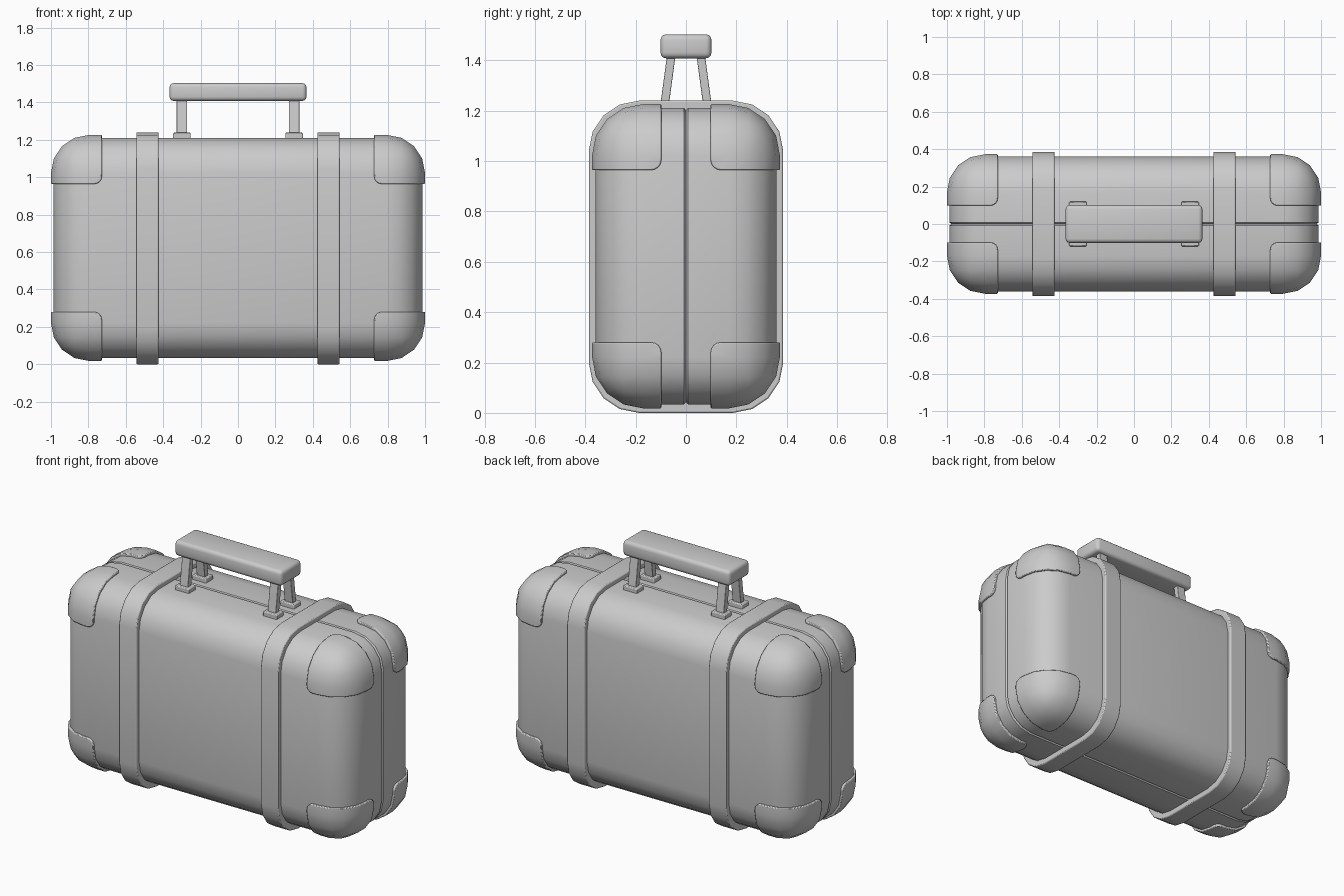
import bpy, bmesh, math
from mathutils import Vector, Matrix

cube = bpy.data.objects.get("Cube")
if cube:
    bpy.data.objects.remove(cube, do_unlink=True)

GREY = (0.6, 0.6, 0.6, 1)
grey = bpy.data.materials.new("grey")
grey.use_nodes = True
grey.diffuse_color = GREY
grey.node_tree.nodes["Principled BSDF"].inputs["Base Color"].default_value = GREY


def box(lo, hi):
    """Box mesh spanning two opposite corners."""
    lo, hi = Vector(lo), Vector(hi)
    bm = bmesh.new()
    bmesh.ops.create_cube(bm, size=1)
    for v in bm.verts:
        v.co = (lo + hi) / 2 + Vector(a * b for a, b in zip(v.co, hi - lo))
    return bm


def round_edges(bm, edges, radius, segments=4):
    bmesh.ops.bevel(bm, geom=edges, offset=radius, offset_type='OFFSET',
                    segments=segments, profile=0.5, affect='EDGES')


def finish(bm, name, rim=0.0):
    """Turn the mesh into a smooth-shaded object with softened rims."""
    bmesh.ops.recalc_face_normals(bm, faces=bm.faces)
    mesh = bpy.data.meshes.new(name)
    bm.to_mesh(mesh)
    bm.free()
    ob = bpy.data.objects.new(name, mesh)
    bpy.context.collection.objects.link(ob)
    mesh.materials.append(grey)
    bpy.ops.object.select_all(action='DESELECT')
    ob.select_set(True)
    bpy.context.view_layer.objects.active = ob
    bpy.ops.object.shade_smooth_by_angle(angle=math.radians(40))
    if rim:
        mod = ob.modifiers.new("rim", 'BEVEL')
        mod.width, mod.segments = rim, 2
        mod.limit_method, mod.angle_limit = 'ANGLE', math.radians(50)
    return ob


MID_Z = 0.622

# Case body, with a seam groove round the middle
bm = box((-0.987, -0.36, 0.033), (0.987, 0.36, 1.211))
round_edges(bm, bm.edges[:], 0.19)
for y in (-0.008, 0, 0.008):
    bmesh.ops.bisect_plane(bm, geom=bm.verts[:] + bm.edges[:] + bm.faces[:],
                           plane_co=(0, y, 0), plane_no=(0, 1, 0))
bm.normal_update()
for v, n in [(v, v.normal.copy()) for v in bm.verts if abs(v.co.y) < 0.001]:
    v.co -= n * 0.01
finish(bm, "case_body")

# Corner guards: big outer rounding, small rounding on the patch outline
for sx in (-1, 1):
    for sy in (-1, 1):
        for sz in (-1, 1):
            bm = box((0.728, 0.098, 0.342), (1, 0.373, 0.604))
            outer = max(bm.verts, key=lambda v: sum(v.co))
            inner = min(bm.verts, key=lambda v: sum(v.co))
            inner_edges = list(inner.link_edges)
            round_edges(bm, list(outer.link_edges), 0.203)
            round_edges(bm, [e for e in inner_edges if e.is_valid], 0.04)
            bm.transform(Matrix.Translation((0, 0, MID_Z)) @ Matrix.Diagonal((sx, sy, sz, 1)))
            finish(bm, "%s_%s_%s_corner_guard" % (
                "left" if sx > 0 else "right", "back" if sy > 0 else "front",
                "top" if sz > 0 else "bottom"), 0.005)

for s, side in ((-1, "right"), (1, "left")):
    # Strap wrapped round the case
    x = s * 0.484
    bm = box((x - 0.06, -0.386, 0), (x + 0.06, 0.386, 1.24))
    long_edges = [e for e in bm.edges if abs(e.verts[0].co.x - e.verts[1].co.x) > 0.01]
    round_edges(bm, long_edges, 0.2)
    finish(bm, side + "_strap", 0.006)

    # Handle feet and leaning posts
    x = s * 0.3
    for t, end in ((-1, "front"), (1, "back")):
        y = t * 0.084
        bm = box((x - 0.047, y - 0.035, 1.19), (x + 0.047, y + 0.035, 1.238))
        finish(bm, "%s_%s_handle_foot" % (side, end), 0.005)
        bm = box((x - 0.028, -0.017, 1.2), (x + 0.028, 0.017, 1.43))
        for v in bm.verts:
            v.co.y += t * (0.088 if v.co.z < 1.3 else 0.057)
        finish(bm, "%s_%s_handle_post" % (side, end), 0.003)

# Handle grip
bm = box((-0.366, -0.101, 1.408), (0.366, 0.101, 1.503))
round_edges(bm, bm.edges[:], 0.022, 3)
finish(bm, "handle_grip")
